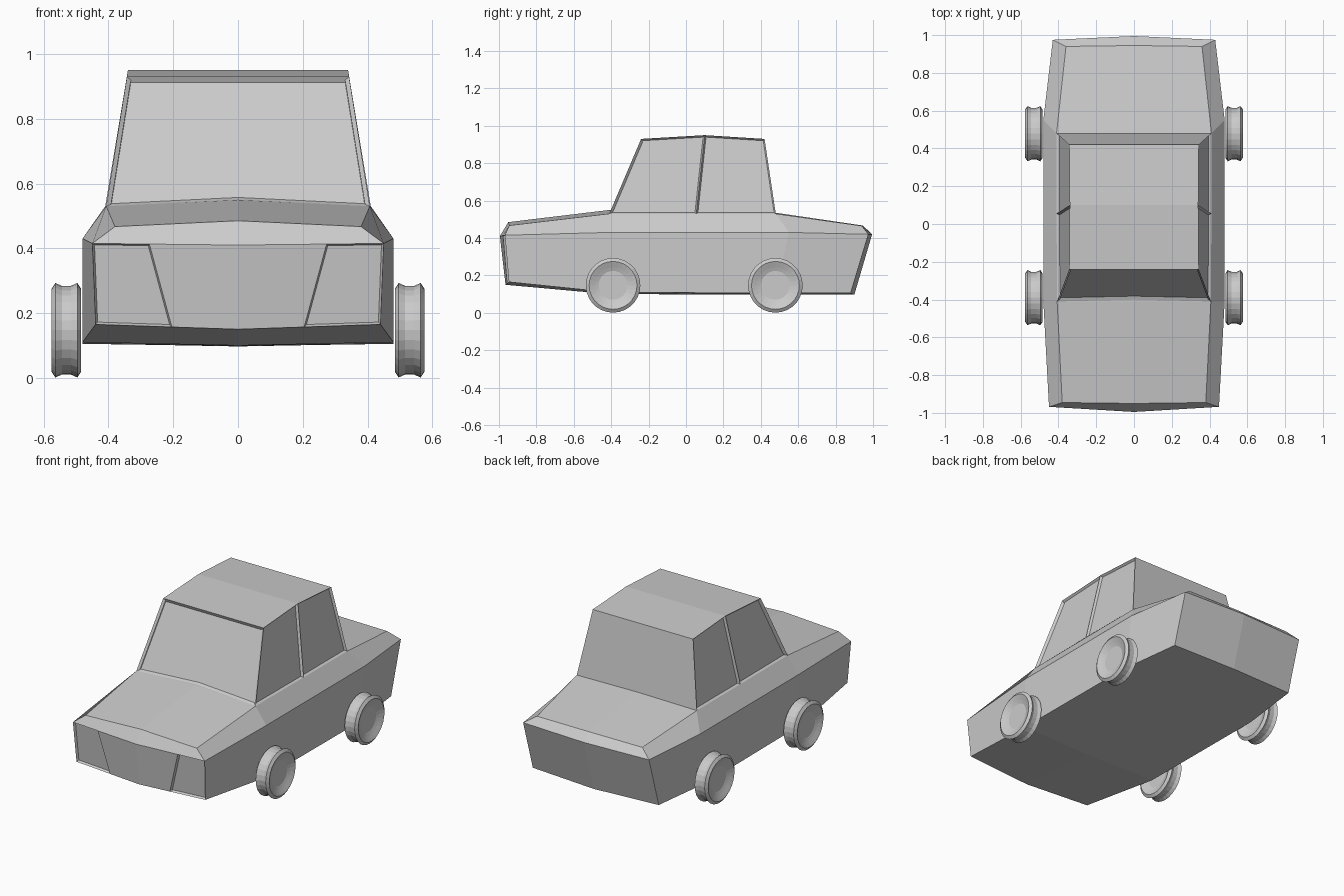
import bpy, bmesh, math
from mathutils import Vector

if "Cube" in bpy.data.objects:
    bpy.data.objects.remove(bpy.data.objects["Cube"])

grey = bpy.data.materials.new("plain grey")
grey.use_nodes = True
tone = (0.6, 0.6, 0.6, 1)
grey.diffuse_color = tone
grey.node_tree.nodes["Principled BSDF"].inputs["Base Color"].default_value = tone


def finish(name, bm):
    bmesh.ops.recalc_face_normals(bm, faces=bm.faces)
    mesh = bpy.data.meshes.new(name)
    bm.to_mesh(mesh)
    bm.free()
    mesh.materials.append(grey)
    obj = bpy.data.objects.new(name, mesh)
    bpy.context.collection.objects.link(obj)
    return obj


def recess(bm, face, border, depth):
    bmesh.ops.inset_region(bm, faces=[face], thickness=border, depth=-depth,
                           use_even_offset=True)


# Lower body: half cross-sections from keel to centre top, lofted and mirrored
bm = bmesh.new()
stations = [
    [(0, -.965, .15), (.44, -.947, .165), (.45, -.968, .415), (.38, -.945, .467), (0, -.95, .485)],
    [(0, -.41, .1), (.48, -.41, .11), (.48, -.41, .43), (.407, -.41, .53), (0, -.41, .55)],
    [(0, .48, .098), (.48, .48, .105), (.48, .55, .43), (.41, .48, .53), (0, .48, .535)],
    [(0, .9, .097), (.43, .88, .105), (.43, .975, .42), (.36, .94, .465), (0, .945, .467)],
]
rows = [[bm.verts.new(p) for p in s] for s in stations]
for a, b in zip(rows, rows[1:]):
    for i in range(len(a) - 1):
        bm.faces.new((a[i], a[i + 1], b[i + 1], b[i]))

# Bowed nose and tail panels
ends = []
for row, tip in ((rows[0], (0, -.995, .41)), (rows[-1], (0, .995, .42))):
    mid = bm.verts.new(tip)
    ends.append(bm.faces.new((row[0], row[1], row[2], mid)))
    bm.faces.new((mid, row[2], row[3], row[4]))
bmesh.ops.recalc_face_normals(bm, faces=bm.faces)

# Recessed headlights beside the slanted grille edge
nose = ends[0]
cut = Vector((.27, -.97, .4)) - Vector((.205, -.95, .16))
bmesh.ops.bisect_plane(bm, geom=[nose] + list(nose.edges) + list(nose.verts),
                       plane_co=(.27, -.97, .4),
                       plane_no=cut.cross(Vector((0, 1, 0))))
lamp = max((f for f in bm.faces if f.normal.y < -.8 and f.calc_center_median().z < .4),
           key=lambda f: f.calc_center_median().x)
recess(bm, lamp, .006, .015)
body = finish("lower_body", bm)
mirror = body.modifiers.new("mirror", "MIRROR")
mirror.use_clip = True

# Cabin with sloped pillars and a slightly peaked roof
bm = bmesh.new()
outline = [(.407, -.41, .53), (.343, -.24, .93), (.34, .1, .95), (.343, .42, .93),
           (.41, .48, .53), (.41, .055, .53)]
left, right = [[bm.verts.new((s * x, y, z)) for x, y, z in outline] for s in (1, -1)]
cowl = bm.verts.new((0, -.401, .55))
screen = bm.faces.new((cowl, left[0], left[1], right[1], right[0]))
for i in range(1, 4):
    bm.faces.new((left[i], left[i + 1], right[i + 1], right[i]))
windows = []
for side in (left, right):
    windows.append(bm.faces.new((side[0], side[5], side[2], side[1])))
    windows.append(bm.faces.new((side[5], side[4], side[3], side[2])))
bm.faces.new((cowl, left[0], left[5], left[4], right[4], right[5], right[0]))
bmesh.ops.recalc_face_normals(bm, faces=bm.faces)
recess(bm, screen, .014, .015)
for pane in windows:
    recess(bm, pane, .008, .014)
finish("cabin", bm)

# Wheels: lathed tyre with a shallow tread groove and dished hubs
half = [(.025, 0), (.025, .077), (.032, .096), (.046, .128), (.034, .146), (.014, .137)]
profile = half + [(-x, r) for x, r in reversed(half)]


def wheel(name, x, y):
    bm = bmesh.new()
    verts = [bm.verts.new((x + px, y, .147 + r)) for px, r in profile]
    edges = [bm.edges.new(pair) for pair in zip(verts, verts[1:])]
    bmesh.ops.spin(bm, geom=verts + edges, cent=(x, y, .147), axis=(1, 0, 0),
                   angle=math.tau, steps=28)
    bmesh.ops.remove_doubles(bm, verts=bm.verts, dist=.0005)
    finish(name, bm)


for end, y in (("front", -.39), ("rear", .478)):
    for side, x in (("left", .53), ("right", -.53)):
        wheel(f"{end}_{side}_wheel", x, y)
